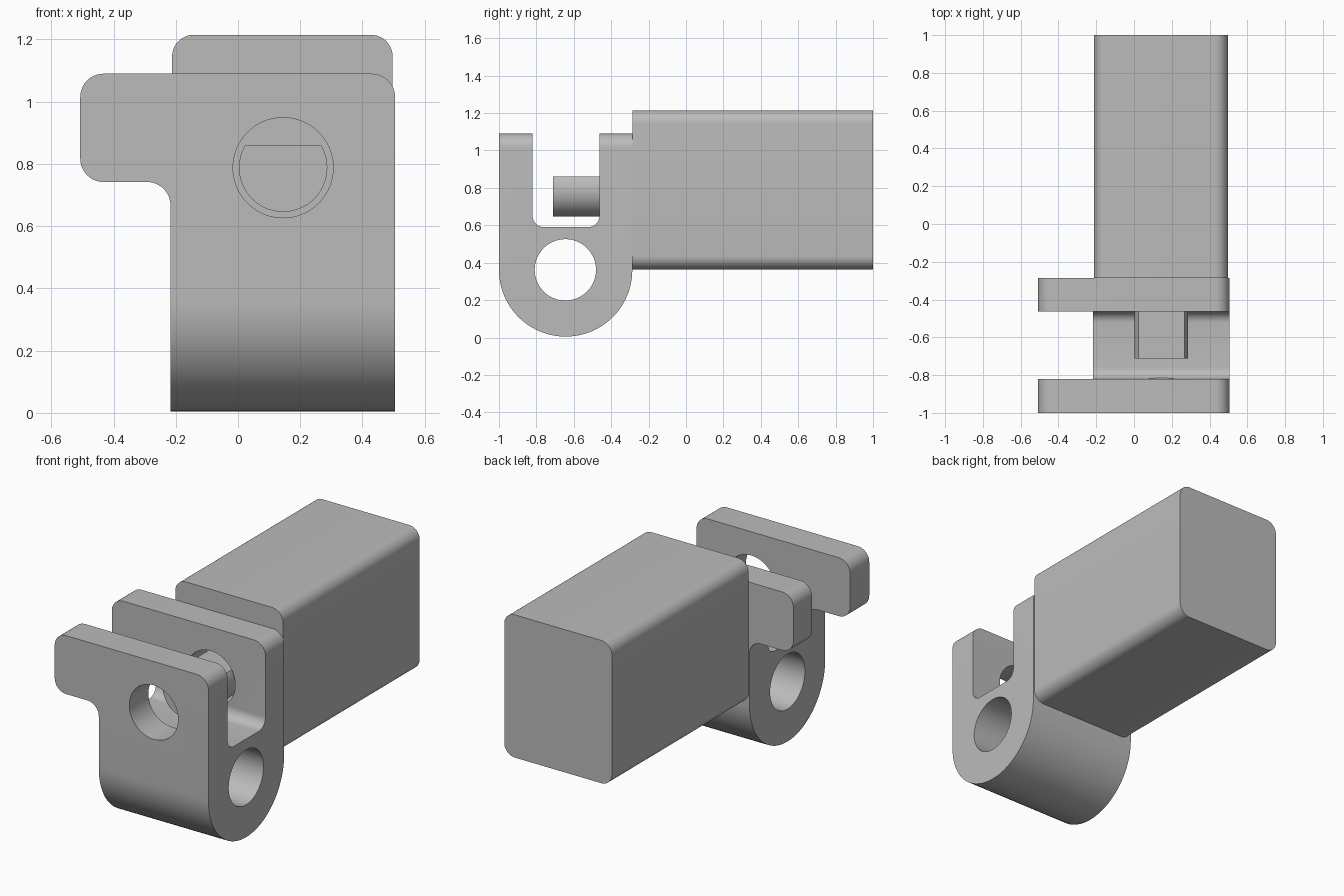
import bpy, bmesh
from math import sin, cos, pi, asin, tan, radians
from mathutils import Vector

cube = bpy.data.objects.get("Cube")
if cube:
    bpy.data.objects.remove(cube, do_unlink=True)

grey = bpy.data.materials.new("plain grey")
grey.use_nodes = True
grey.diffuse_color = (0.5, 0.5, 0.5, 1)
grey.node_tree.nodes["Principled BSDF"].inputs["Base Color"].default_value = (0.5, 0.5, 0.5, 1)


def rounded(corners):
    """Polygon of (u, v, radius) corners with each corner filleted."""
    out = []
    for i, (u, v, r) in enumerate(corners):
        p = Vector((u, v))
        if r == 0:
            out.append(p)
            continue
        a = (Vector(corners[i - 1][:2]) - p).normalized()
        b = (Vector(corners[(i + 1) % len(corners)][:2]) - p).normalized()
        half = a.angle(b) / 2
        centre = p + (a + b).normalized() * r / sin(half)
        start = p + a * r / tan(half) - centre
        end = p + b * r / tan(half) - centre
        sweep = pi - 2 * half
        steps = 24 if r > 0.2 else 10
        for k in range(steps + 1):
            t = k / steps
            q = centre + (start * sin((1 - t) * sweep) + end * sin(t * sweep)) / sin(sweep)
            if not out or (q - out[-1]).length > 1e-4:
                out.append(q)
    return out


def arc(u, v, r, a0, a1, n):
    return [Vector((u + r * cos(a0 + (a1 - a0) * k / n), v + r * sin(a0 + (a1 - a0) * k / n)))
            for k in range(n + 1)]


def prism(name, outline, axis, lo, hi):
    """Extrude an outline along x (outline in y, z) or along y (outline in x, z)."""
    def place(p, d):
        return (d, p.x, p.y) if axis == "x" else (p.x, d, p.y)
    bm = bmesh.new()
    low = [bm.verts.new(place(p, lo)) for p in outline]
    high = [bm.verts.new(place(p, hi)) for p in outline]
    bm.faces.new(low)
    bm.faces.new(high)
    for i in range(len(outline)):
        j = (i + 1) % len(outline)
        bm.faces.new((low[i], low[j], high[j], high[i]))
    bmesh.ops.recalc_face_normals(bm, faces=bm.faces)
    mesh = bpy.data.meshes.new(name)
    bm.to_mesh(mesh)
    bm.free()
    mesh.materials.append(grey)
    ob = bpy.data.objects.new(name, mesh)
    bpy.context.collection.objects.link(ob)
    return ob


def select(ob):
    bpy.ops.object.select_all(action="DESELECT")
    ob.select_set(True)
    bpy.context.view_layer.objects.active = ob


def combine(ob, cutter, operation):
    select(ob)
    mod = ob.modifiers.new("cut", "BOOLEAN")
    mod.operation, mod.solver, mod.object = operation, "EXACT", cutter
    bpy.ops.object.modifier_apply(modifier=mod.name)
    bpy.data.objects.remove(cutter, do_unlink=True)


# Forked bracket: U-shaped side profile trimmed by the flag-shaped front profile
top, back, hinge = 1.09, -0.287, (-0.645, 0.362)
bracket = prism("forked_bracket", rounded([
    (-1, top, 0), (-1, 0.005, 0.356), (back, 0.005, 0.356), (back, top, 0),
    (-0.463, top, 0), (-0.463, 0.59, 0.06), (-0.82, 0.59, 0.06), (-0.82, top, 0)]),
    "x", -0.7, 0.7)
flag = prism("flag_cutter", rounded([
    (0.505, -0.2, 0), (0.505, top, 0.075), (-0.507, top, 0.075), (-0.507, 0.742, 0.075),
    (-0.217, 0.742, 0.075), (-0.217, -0.2, 0)]), "y", -1.2, 0)
combine(bracket, flag, "INTERSECT")

# Hinge bore across the bracket and pin bore through both plates
bore = prism("hinge_cutter", arc(*hinge, 0.164, 0, 2 * pi, 64)[:-1], "x", -1, 1)
combine(bracket, bore, "DIFFERENCE")
pin_x, pin_z = 0.145, 0.788
hole = prism("pin_cutter", arc(pin_x, pin_z, 0.161, 0, 2 * pi, 64)[:-1], "y", -1.2, 0)
combine(bracket, hole, "DIFFERENCE")

# Long housing behind the bracket
housing = prism("housing", rounded([
    (-0.212, 0.365, 0.07), (0.497, 0.365, 0.07), (0.497, 1.215, 0.07), (-0.212, 1.215, 0.07)]),
    "y", back, 1)

# D-shaped pin with a flat top
flat = asin(0.072 / 0.142)
pin = prism("flat_topped_pin", arc(pin_x, pin_z, 0.142, pi - flat, 2 * pi + flat, 48),
            "y", -0.712, back)

for ob in (bracket, housing, pin):
    select(ob)
    bpy.ops.object.shade_smooth_by_angle(angle=radians(30))
